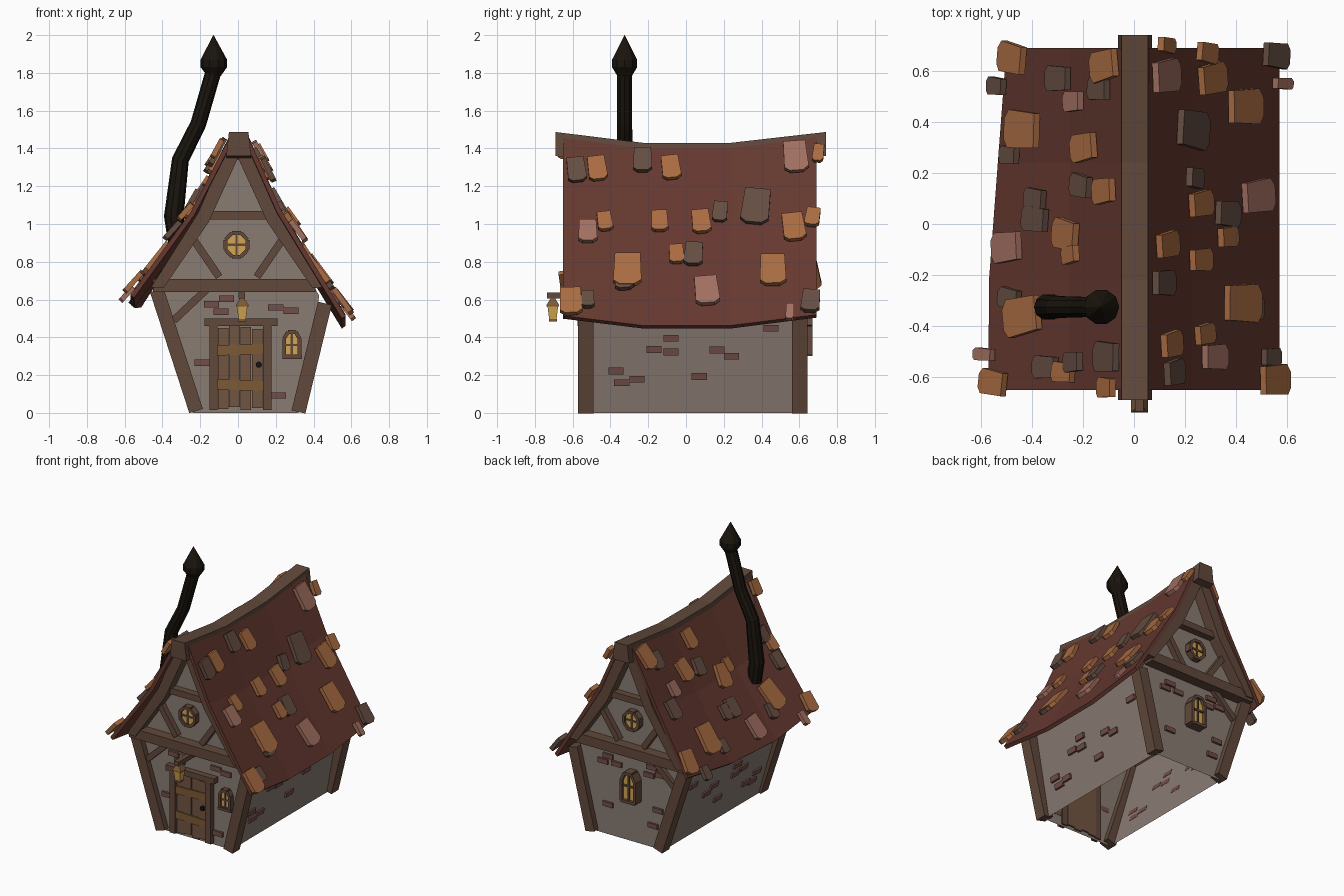
import bpy, bmesh, math, random
from mathutils import Vector, Matrix

if "Cube" in bpy.data.objects:
    bpy.data.objects.remove(bpy.data.objects["Cube"])

random.seed(4)
COL = dict(wall=(.25, .20, .17), timber=(.12, .066, .044), roof=(.13, .04, .029),
           O=(.40, .15, .055), B=(.13, .075, .055), P=(.36, .16, .12), brick=(.17, .075, .065),
           plank=(.17, .09, .055), band=(.20, .10, .035), iron=(.010, .007, .004),
           glass=(.65, .38, .08))
MATS = {}
for k, c in COL.items():
    MATS[k] = bpy.data.materials.new(k)
    MATS[k].diffuse_color = (*c, 1)
parts = {}


def part(name, mat):
    if name not in parts:
        parts[name] = (bmesh.new(), mat)
    return parts[name][0]


def loft(name, mat, rings):
    """Skin a row of equal rings and cap both ends."""
    bm = part(name, mat)
    vs = [[bm.verts.new(p) for p in r] for r in rings]
    n = len(vs[0])
    fs = [bm.faces.new((a[i], a[(i + 1) % n], b[(i + 1) % n], b[i]))
          for a, b in zip(vs, vs[1:]) for i in range(n)]
    fs += [bm.faces.new(vs[0]), bm.faces.new(vs[-1])]
    bmesh.ops.recalc_face_normals(bm, faces=fs)


def slab(name, mat, pts, y0, y1):
    """Outline in x,z pushed from y0 to y1."""
    loft(name, mat, [[(x, y, z) for x, z in pts] for y in (y0, y1)])


def beam(name, mat, p, q, w, y0, y1):
    p, q = Vector(p), Vector(q)
    d = (q - p).normalized() * w / 2
    o = Vector((-d.y, d.x))
    slab(name, mat, [p + o, q + o, q - o, p - o], y0, y1)


def rect(name, mat, x0, x1, z0, z1, y0, y1):
    slab(name, mat, [(x0, z0), (x1, z0), (x1, z1), (x0, z1)], y0, y1)


# Walls: open-bottomed shell with leaning sides
FRONT, BACK = -.53, .60
outline = [(-.24, 0), (-.43, .66), (-.22, 1.02), (0, 1.40), (.20, 1.03), (.43, .62), (.32, 0)]
bm = part("walls", "wall")
f, b = [[bm.verts.new((x, y, z)) for x, z in outline] for y in (FRONT, BACK)]
for face in (f, b[::-1], (f[0], b[0], b[1], f[1])[::-1], (f[5], b[5], b[6], f[6])[::-1]):
    bm.faces.new(face)
bmesh.ops.recalc_face_normals(bm, faces=bm.faces[:])


def wall_x(s, z):
    return .32 + .11 * z / .62 if s > 0 else -.24 - .19 * z / .66


# Timber framing and windows, both gables
def window(y, d, pts, cx, cz, deep=.045):
    slab("window_panes", "glass", pts, y, y + d * deep * .7)
    for p, q in zip(pts, pts[1:] + pts[:1]):
        beam("window_frames", "timber", p, q, .02, y - d * .005, y + d * deep)
    xs, zs = [p[0] for p in pts], [p[1] for p in pts]
    beam("window_bars", "timber", (cx, min(zs)), (cx, max(zs)), .012, y, y + d * deep * .85)
    beam("window_bars", "timber", (min(xs), cz), (max(xs), cz), .012, y, y + d * deep * .85)


def arch(cx, z0, w, h):
    return [(cx - w / 2, z0), (cx + w / 2, z0), (cx + w / 2, z0 + h * .7),
            (cx + w * .25, z0 + h * .95), (cx - w * .25, z0 + h * .95), (cx - w / 2, z0 + h * .7)]


for y, d in ((FRONT, -1), (BACK, 1)):
    beam("corner_posts", "timber", (-.222, .01), (-.43, .65), .075, y - d * .04, y + d * .042)
    beam("corner_posts", "timber", (.32, .005), (.46, .58), .075, y - d * .04, y + d * .042)
    for s in (-1, 1):
        board = [(.05, 1.43), (.21, 1.06), (.46, .665), (.395, .66), (.155, 1.01), (.0, 1.35)]
        slab("gable_boards", "timber", [(s * x, z) for x, z in board], y - d * .01, y + d * .085)
        beam("gable_braces", "timber", (s * .10, .72), (s * .23, .91), .04, y, y + d * .04)
    rect("tie_beams", "timber", -.45, .41, .64, .71, y - d * .01, y + d * .075)
    rect("collar_beams", "timber", -.16, .16, 1.025, 1.07, y, y + d * .05)
    beam("low_brace", "timber", (-.34, .49), (-.16, .66), .04, y, y + d * .03)
    window(y, d, [(-.008 + .063 * math.cos(a), .89 + .068 * math.sin(a)) for a in
                  [math.pi * (i + .5) / 4 for i in range(8)]], -.008, .89)
window(FRONT, -1, arch(.285, .30, .08, .135), .285, .36, .035)
rect("window_sill", "timber", .235, .34, .285, .303, FRONT, FRONT - .04)
window(BACK, 1, arch(0, .31, .11, .215), 0, .42, .07)

# Door
for x0, x1 in ((-.152, -.108), (.132, .178)):
    rect("door_frame", "timber", x0, x1, .015, .465, FRONT + .01, FRONT - .038)
rect("door_frame", "timber", -.178, .21, .46, .50, FRONT + .01, FRONT - .045)
for i, (lo, hi) in enumerate(((.02, .45), (.03, .46), (.015, .455), (.025, .445))):
    rect("door_planks", "plank", -.107 + i * .06, -.05 + i * .06, lo, hi, FRONT + .012,
         FRONT - .018 - .005 * (i % 2))
for z, t in ((.335, .004), (.147, -.004)):
    beam("door_bands", "band", (-.11, z - t), (.135, z + t), .055, FRONT - .01, FRONT - .03)
slab("door_knob", "iron", [(.11 + .017 * math.cos(i * math.pi / 4), .255 + .017 * math.sin(i * math.pi / 4))
                           for i in range(8)], FRONT - .015, FRONT - .042)

# Lantern on its bracket
rect("lantern_bracket", "timber", .003, .038, .605, .637, FRONT, -.735)
LY = -.705


def square(r, z):
    return [(.022 + r * a, LY + r * b, z) for a, b in ((-1, -1), (1, -1), (1, 1), (-1, 1))]


loft("lantern_glass", "glass", [square(.019, .49), square(.028, .565)])
loft("lantern_cap", "band", [square(.033, .563), square(.033, .572), square(.012, .606)])
loft("lantern_base", "band", [square(.021, .485), square(.021, .498)])

# Bricks showing through the plaster
for y, d, spots in ((FRONT, -1, [(-.06, .605), (-.14, .575), (-.09, .535), (.2, .558), (.28, .54),
                                 (-.19, .265), (.215, .092)]),
                    (BACK, 1, [(.2, .57), (.13, .53), (.24, .525), (-.15, .58), (-.22, .54),
                               (-.13, .52), (.2, .22), (-.16, .16), (-.2, .28)])):
    for x, z in spots:
        rect("gable_bricks", "brick", x - .04, x + .04, z - .017, z + .017, y - d * .002, y + d * .015)
for s in (-1, 1):
    for y, z in [(-.08, .395), (-.17, .335), (-.08, .322), (-.37, .222), (-.34, .16), (-.26, .178),
                 (.165, .333), (.24, .3), (.07, .193), (.45, .448)]:
        loft("side_bricks", "brick", [[(wall_x(s, z + b) + s * d, y + a, z + b) for a, b in
             ((-.04, -.018), (.04, -.018), (.04, .018), (-.04, .018))] for d in (-.002, .014)])


# Sagging roof
def sag(y):
    return .065 * (1 - min(1, abs(y / .68)) ** 2)


def profile(s, y):
    if s > 0:
        pts = [(.058, 1.46), (.225, 1.085), (.57, .52)]
    else:
        pts = [(-.048, 1.46), (-.25, 1.07), (-.57 + .07 * max(0, (y + .25) / .93), .63)]
    return [(x, z - sag(y)) for x, z in pts]


for s in (-1, 1):
    rings = []
    for y in (-.65, -.22, .24, .69):
        top = profile(s, y)
        ring = top + [(x - s * .02, z - .016) for x, z in top[::-1]]
        rings.append([(x, y, z) for x, z in ring])
    loft("roof_slopes", "roof", rings)
loft("ridge_beam", "timber", [[(x, y, z - sag(y)) for x, z in
     ((-.062, 1.36), (.07, 1.36), (.055, 1.487), (-.048, 1.487))] for y in (-.69, -.22, .24, .74)])


# Loose shingles: x, y, width, colour
def shingle(x, y, w, c):
    s = 1 if x > 0 else -1
    a, b, e = profile(s, y)
    p, q = (a, b) if abs(x) - .03 < abs(b[0]) else (b, e)
    up = Vector((p[0] - q[0], 0, p[1] - q[1])).normalized()
    nrm = Vector((s * up.z, 0, abs(up.x)))
    x -= nrm.x * .03
    z = p[1] + (q[1] - p[1]) * (x - p[0]) / (q[0] - p[0])
    tilt = Matrix.Rotation(random.uniform(-.16, .16), 3, nrm)
    lean = Matrix.Rotation(s * random.uniform(-.12, -.02), 3, 'Y')
    up, nrm, side = lean @ tilt @ up, lean @ nrm, lean @ tilt @ Vector((0, 1, 0))
    size = max(.10, w * 1.38)
    shape = [(-.45, .5), (.45, .5), (.5, -.36), (.25, -.5), (-.28, -.5), (-.5, -.38)]
    o = Vector((x, y, z)) + nrm * .017
    loft({"O": "orange", "B": "brown", "P": "pink"}[c] + "_shingles", c,
         [[o + side * u * w + up * v * size + nrm * h for u, v in shape] for h in (0, .028)])


right = [(.56, .66, .10, "B"), (.585, .55, .045, "P"), (.29, .67, .08, "O"), (.31, .57, .12, "O"),
         (.13, .58, .13, "P"), (.44, .46, .14, "O"), (.235, .37, .15, "B"), (.24, .18, .08, "B"),
         (.265, .08, .10, "O"), (.49, .11, .13, "P"), (.37, .04, .10, "B"), (.37, -.05, .08, "O"),
         (.135, -.08, .10, "O"), (.265, -.14, .09, "O"), (.12, -.23, .10, "B"), (.43, -.31, .15, "O"),
         (.28, -.43, .08, "O"), (.32, -.52, .10, "P"), (.15, -.47, .10, "O"), (.16, -.58, .10, "B"),
         (.54, -.52, .07, "B"), (.555, -.61, .12, "O"), (.13, .70, .06, "O"), (.46, -.33, .10, "B")]
left = [(-.48, .65, .12, "O"), (-.54, .54, .07, "B"), (-.30, .57, .10, "B"), (-.12, .62, .12, "O"),
        (-.14, .53, .09, "B"), (-.24, .48, .08, "P"), (-.44, .37, .15, "O"), (-.49, .27, .07, "B"),
        (-.20, .30, .11, "O"), (-.21, .15, .09, "B"), (-.12, .13, .10, "O"), (-.39, .10, .08, "B"),
        (-.39, .02, .10, "B"), (-.27, -.04, .12, "O"), (-.25, -.12, .07, "O"), (-.50, -.09, .12, "P"),
        (-.49, -.29, .08, "B"), (-.44, -.36, .15, "O"), (-.11, -.52, .12, "B"), (-.24, -.54, .08, "B"),
        (-.28, -.58, .08, "O"), (-.35, -.56, .09, "B"), (-.11, -.64, .08, "O"), (-.59, -.51, .05, "P")]
for spot in right + left + [(-.555, -.62, .10, "O")]:
    shingle(*spot)

# Crooked stovepipe with pointed cap: x, z, radius
pipe = [(-.32, .90, .05), (-.34, 1.04, .052), (-.305, 1.34, .045), (-.21, 1.53, .042), (-.135, 1.79, .042),
        (-.128, 1.83, .07), (-.128, 1.87, .07), (-.13, 2.0, .001)]
rings = []
for i, (x, z, r) in enumerate(pipe):
    a, b = pipe[max(i - 1, 0)], pipe[min(i + 1, len(pipe) - 1)]
    t = Vector((b[0] - a[0], b[1] - a[1])).normalized() if i < 5 else Vector((0, 1))
    rings.append([(x + r * math.cos(k) * t.y, -.325 + r * math.sin(k), z - r * math.cos(k) * t.x)
                  for k in [j * math.tau / 10 for j in range(10)]])
loft("stovepipe", "iron", rings)

# Turn every part into an object
for name, (bm, mat) in parts.items():
    mesh = bpy.data.meshes.new(name)
    bm.to_mesh(mesh)
    bm.free()
    mesh.materials.append(MATS[mat])
    bpy.context.collection.objects.link(bpy.data.objects.new(name, mesh))

for m in bpy.data.materials:
    if m.users and not m.is_grease_pencil:
        m.use_nodes = True
        m.node_tree.nodes["Principled BSDF"].inputs["Base Color"].default_value = m.diffuse_color
